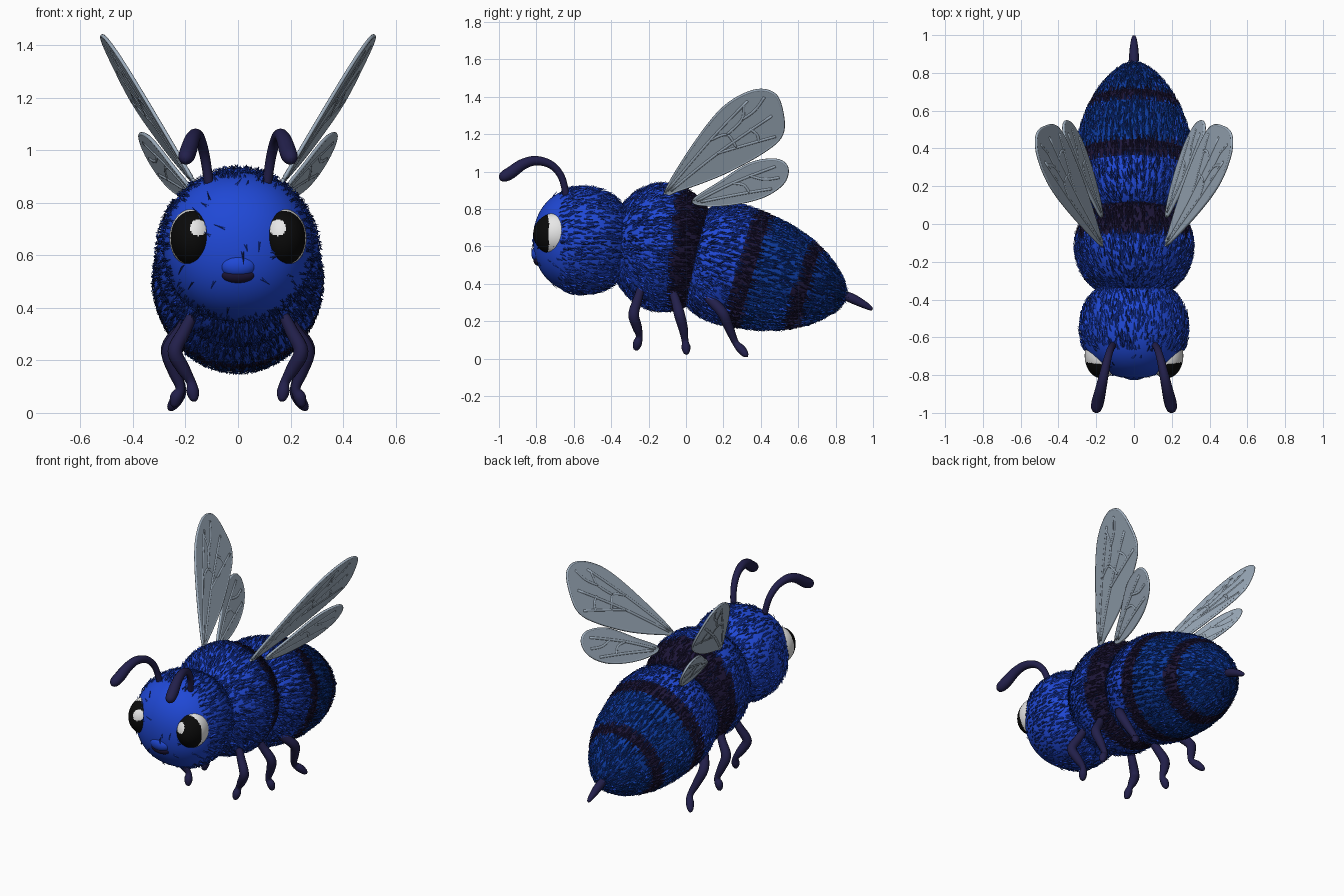
import bpy, bmesh, math, random
from mathutils import Vector

random.seed(4)
if "Cube" in bpy.data.objects:
    bpy.data.objects.remove(bpy.data.objects["Cube"])


def material(name, rgb):
    m = bpy.data.materials.new(name)
    m.use_nodes = True
    m.diffuse_color = (*rgb, 1)
    bsdf = m.node_tree.nodes["Principled BSDF"]
    bsdf.inputs["Base Color"].default_value = (*rgb, 1)
    bsdf.inputs["Roughness"].default_value = 0.7
    return m


BLUE = material("bright blue", (0.014, 0.065, 0.67))
DEEP = material("deep blue", (0.004, 0.042, 0.34))
NAVY = material("navy fleck", (0.006, 0.017, 0.13))
STRIPE = material("stripe purple", (0.012, 0.008, 0.04))
LIMB = material("limb indigo", (0.016, 0.014, 0.07))
WING = material("wing grey", (0.35, 0.43, 0.52))
WHITE = material("eye white", (0.85, 0.85, 0.85))
BLACK = material("eye black", (0.003, 0.003, 0.003))
FUR = [BLUE, DEEP, NAVY, STRIPE]


def finish(name, bm, mats, rule=None, smooth=True):
    """Turn a bmesh into an object, colouring its faces by a rule."""
    bm.normal_update()
    for f in bm.faces:
        f.smooth = smooth
        if rule:
            f.material_index = rule(f.calc_center_median())
    me = bpy.data.meshes.new(name)
    bm.to_mesh(me)
    bm.free()
    for m in mats:
        me.materials.append(m)
    ob = bpy.data.objects.new(name, me)
    bpy.context.collection.objects.link(ob)
    return ob


def ellipsoid(name, centre, radii, mats, rule=None, power=2.0, seg=48):
    bm = bmesh.new()
    bmesh.ops.create_uvsphere(bm, u_segments=seg, v_segments=seg * 2 // 3, radius=1)
    for v in bm.verts:
        k = sum(abs(c) ** power for c in v.co) ** (-1 / power)
        v.co = Vector([centre[i] + radii[i] * v.co[i] * k for i in range(3)])
    return finish(name, bm, mats, rule)


def spline(pts, steps, closed=False):
    """Smooth path through the points, any number of coordinates each."""
    n, out = len(pts), []
    for i in range(n if closed else n - 1):
        a, b, c, d = [pts[(i + k) % n] if closed else pts[min(max(i + k, 0), n - 1)]
                      for k in (-1, 0, 1, 2)]
        for s in range(steps):
            t = s / steps
            out.append([0.5 * (2 * q + (r - p) * t + (2 * p - 5 * q + 4 * r - w) * t ** 2
                               + (3 * q - p - 3 * r + w) * t ** 3)
                        for p, q, r, w in zip(a, b, c, d)])
    return out if closed else out + [list(pts[-1])]


def loft(name, path, mats, rule=None, seg=12):
    """Round tube along points given as x, y, z, radius."""
    bm, rings = bmesh.new(), []
    for i, p in enumerate(path):
        q0, q1 = path[max(i - 1, 0)], path[min(i + 1, len(path) - 1)]
        d = (Vector(q1[:3]) - Vector(q0[:3])).normalized()
        up = d.cross(Vector((1, 0, 0))).normalized()
        side = up.cross(d)
        rings.append([bm.verts.new(Vector(p[:3]) + max(p[3], 0.001) *
                      (side * math.cos(a) + up * math.sin(a)))
                      for a in (math.tau * k / seg for k in range(seg))])
    for r0, r1 in zip(rings, rings[1:]):
        for k in range(seg):
            j = (k + 1) % seg
            bm.faces.new((r0[k], r0[j], r1[j], r1[k]))
    bm.faces.new(rings[0])
    bm.faces.new(rings[-1])
    bmesh.ops.recalc_face_normals(bm, faces=bm.faces)
    return finish(name, bm, mats, rule)


def fur(body, name, count, flow, fleck, face_limit=-9):
    """Scatter flat-lying tufts over a body part, taking its colours."""
    bm = bmesh.new()
    polys = body.data.polygons
    flow = Vector(flow)
    for p in random.choices(polys, weights=[q.area for q in polys], k=count):
        w = [random.random() for _ in p.vertices]
        c = sum((body.data.vertices[i].co * k for i, k in zip(p.vertices, w)), Vector()) / sum(w)
        if c.y < face_limit and random.random() < 0.95:
            continue
        n = p.normal
        t = flow - n * flow.dot(n)
        t += Vector([random.gauss(0, 0.2) for _ in range(3)])
        t = (t - n * t.dot(n)).normalized()
        side = n.cross(t) * random.uniform(0.004, 0.007)
        tip = c + t * random.uniform(0.03, 0.055) + n * random.uniform(0.004, 0.013)
        a, b, r = [bm.verts.new(v) for v in (c - side, c + side, c + n * 0.007 + t * 0.012)]
        e = bm.verts.new(tip)
        shade = p.material_index
        if random.random() < fleck:
            shade = {0: 2, 1: random.choice((0, 2, 2)), 3: random.choice((3, 3, 2))}[shade]
        for tri in ((a, e, r), (r, e, b)):
            bm.faces.new(tri).material_index = shade
    bmesh.ops.recalc_face_normals(bm, faces=bm.faces)
    finish(name, bm, FUR, smooth=False)


# Head and thorax
head = ellipsoid("head", (0, -0.55, 0.632), (0.284, 0.268, 0.284), FUR, power=2.15)
thorax = ellipsoid("thorax", (0, -0.12, 0.595), (0.31, 0.29, 0.338), FUR,
                   lambda c: 3 if c.y - (c.z - 0.6) * 0.08 > -0.08 else 0, seg=72)

# Abdomen, a tapered body tilted down towards the tail
start, axis = Vector((0, 0.03, 0.565)), Vector((0, 0.82, -0.24)).normalized()


def band(c):
    t = (c - start).dot(axis)
    if 0.25 < t < 0.35 or 0.575 < t < 0.65:
        return 3
    return 0 if t < 0.25 else 1


profile = [(0, 0.22), (0.05, 0.275), (0.12, 0.31), (0.23, 0.327), (0.4, 0.308), (0.5, 0.285),
           (0.6, 0.25), (0.7, 0.195), (0.78, 0.13), (0.83, 0.07), (0.855, 0.005)]
abdomen = loft("abdomen", [(*(start + axis * t), r * 0.98) for t, r in spline(profile, 6)],
               FUR, band, seg=56)

fur(head, "head_fur", 2600, (0, 1, -0.1), 0.25, -0.68)
fur(thorax, "thorax_fur", 4500, (0, 1, -0.15), 0.35)
fur(abdomen, "abdomen_fur", 7000, axis, 0.45)

# Nose, mouth and stinger
ellipsoid("nose", (0, -0.787, 0.56), (0.07, 0.04, 0.046), [BLUE], seg=32)
ellipsoid("mouth", (0, -0.782, 0.527), (0.068, 0.034, 0.033), [STRIPE], seg=32)
loft("stinger", spline([(0, 0.81, 0.35, 0.018), (0, 0.88, 0.325, 0.026),
                        (0, 0.95, 0.29, 0.02), (0, 0.99, 0.267, 0.011),
                        (0, 0.998, 0.263, 0.001)], 5), [LIMB])

# Wing outlines and veins in side view (y, z), with the lean of each wing
FORE = [(-0.11, 0.89), (0.04, 1.14), (0.2, 1.34), (0.36, 1.43), (0.47, 1.415), (0.513, 1.32),
        (0.513, 1.2), (0.42, 1.11), (0.2, 0.99), (-0.04, 0.9)]
HIND = [(0.04, 0.845), (0.18, 0.94), (0.34, 1.04), (0.48, 1.062), (0.54, 1.02), (0.52, 0.94),
        (0.42, 0.87), (0.27, 0.83), (0.12, 0.82)]
FORE_VEINS = [[(-0.1, 0.9), (0.13, 1.17), (0.33, 1.38)], [(-0.08, 0.9), (0.17, 1.1), (0.46, 1.3)],
              [(0.17, 1.1), (0.27, 1.13), (0.48, 1.19)], [(0.13, 1.17), (0.22, 1.2), (0.27, 1.13)],
              [(0.22, 1.2), (0.3, 1.28), (0.31, 1.36)], [(0.3, 1.28), (0.37, 1.33), (0.42, 1.4)],
              [(0.34, 1.23), (0.38, 1.2), (0.39, 1.16)]]
HIND_VEINS = [[(0.06, 0.845), (0.25, 0.94), (0.48, 1.03)], [(0.08, 0.84), (0.28, 0.88), (0.46, 0.91)],
              [(0.25, 0.94), (0.31, 0.93), (0.34, 0.89)], [(0.34, 0.98), (0.42, 0.96), (0.5, 0.97)]]


def fore_lean(y, z):
    return 0.17 + (z - 0.88) * 0.51 + (y + 0.1) * 0.125


def hind_lean(y, z):
    return 0.18 + (z - 0.85) * 0.45 + (y - 0.05) * 0.22


def wing(name, s, outline, veins, lean):
    bm = bmesh.new()
    rim = [(s * lean(y, z), y, z) for y, z in spline(outline, 6, True)]
    bm.faces.new([bm.verts.new(p) for p in rim])
    ob = finish(name, bm, [WING], smooth=False)
    mod = ob.modifiers.new("thickness", "SOLIDIFY")
    mod.thickness, mod.offset = 0.012, 0
    loft(name + "_rim", [(*p, 0.0075) for p in rim + rim[:1]], [WING], seg=8)
    for i, v in enumerate(veins):
        loft(f"{name}_vein_{i}", [(s * lean(y, z), y, z, 0.0095) for y, z in spline(v, 5)],
             [WING], seg=10)


# Legs as hip, knee, ankle and foot points (x, y, z, radius)
LEGS = {
    "front_leg": [(0.17, -0.24, 0.38, 0.02), (0.205, -0.26, 0.31, 0.025), (0.24, -0.28, 0.235, 0.028),
                  (0.21, -0.262, 0.17, 0.026), (0.18, -0.25, 0.12, 0.018),
                  (0.172, -0.26, 0.08, 0.024), (0.168, -0.268, 0.05, 0.014), (0.168, -0.27, 0.043, 0)],
    "middle_leg": [(0.18, -0.08, 0.38, 0.02), (0.22, -0.055, 0.31, 0.025), (0.262, -0.035, 0.235, 0.029),
                   (0.243, -0.015, 0.16, 0.025), (0.22, -0.005, 0.095, 0.018),
                   (0.235, 0, 0.06, 0.024), (0.243, 0.002, 0.03, 0.015), (0.245, 0.002, 0.02, 0)],
    "hind_leg": [(0.18, 0.07, 0.38, 0.02), (0.22, 0.13, 0.315, 0.026), (0.265, 0.195, 0.245, 0.029),
                 (0.243, 0.23, 0.165, 0.025), (0.215, 0.265, 0.085, 0.018),
                 (0.235, 0.295, 0.05, 0.024), (0.255, 0.32, 0.02, 0.016), (0.26, 0.33, 0.008, 0)]}
ANTENNA = [(0.11, -0.64, 0.87, 0.018), (0.125, -0.665, 0.97, 0.019), (0.142, -0.72, 1.035, 0.021),
           (0.16, -0.8, 1.058, 0.025), (0.175, -0.87, 1.04, 0.029), (0.19, -0.935, 0.995, 0.033),
           (0.199, -0.975, 0.972, 0.029), (0.203, -0.993, 0.962, 0.015), (0.204, -0.997, 0.96, 0)]

# Everything that comes in pairs
for s, label in ((1, "left"), (-1, "right")):
    def eye_rule(c, s=s):
        if math.hypot(c.x - s * 0.152, c.z - 0.705) < 0.031 and c.y < -0.72:
            return 0
        return 1 if c.y + 0.12 * (0.25 - s * c.x) < -0.733 else 0

    ellipsoid(label + "_eye", (s * 0.171, -0.697, 0.666), (0.09, 0.12, 0.112),
              [WHITE, BLACK], eye_rule, seg=96)
    wing(label + "_fore_wing", s, FORE, FORE_VEINS, fore_lean)
    wing(label + "_hind_wing", s, HIND, HIND_VEINS, hind_lean)
    for part, pts in {**LEGS, "antenna": ANTENNA}.items():
        loft(f"{label}_{part}", spline([(s * x, y, z, r) for x, y, z, r in pts], 5), [LIMB])
